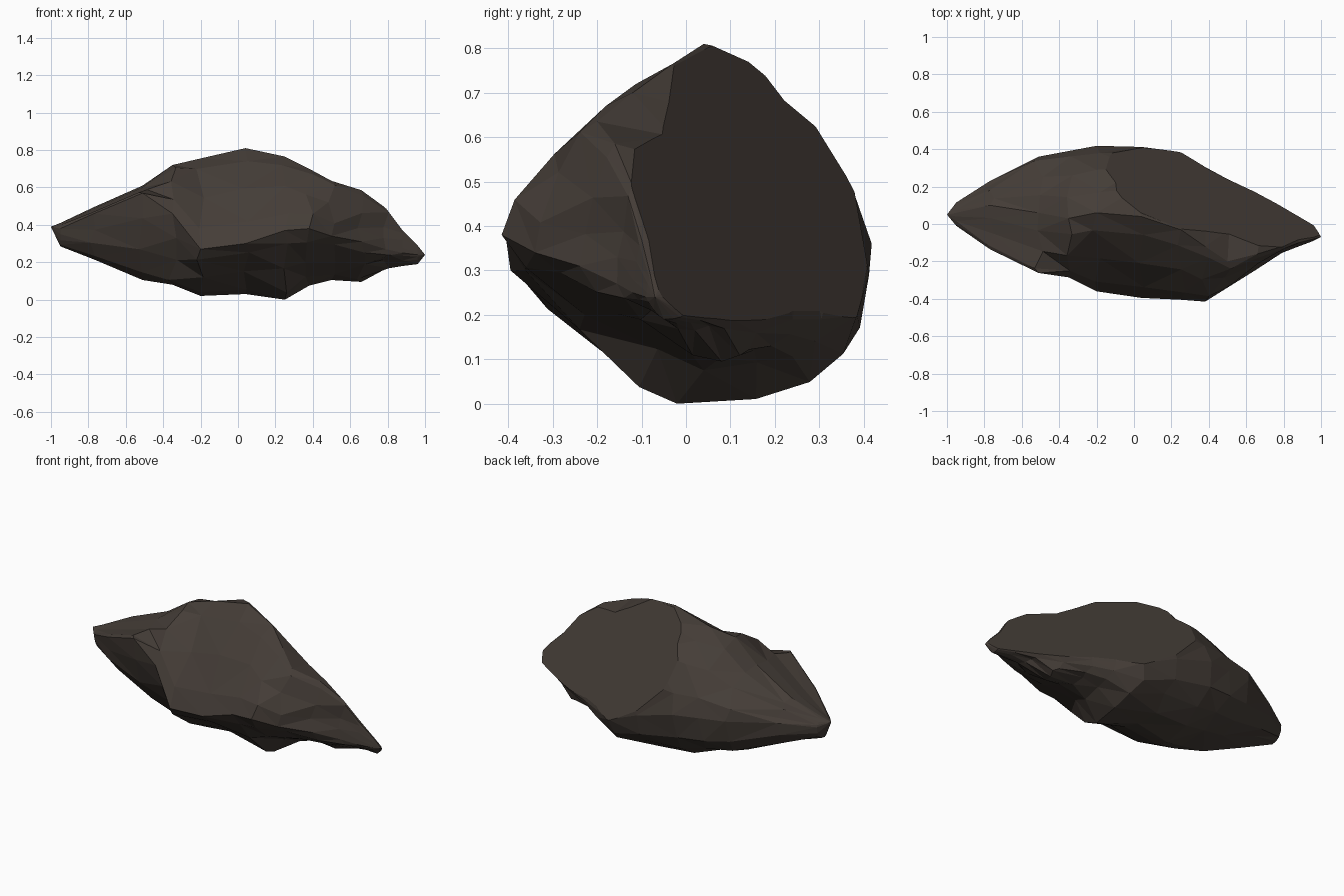
import bpy, bmesh, math, random
from mathutils import Vector

if "Cube" in bpy.data.objects:
    bpy.data.objects.remove(bpy.data.objects["Cube"])

random.seed(4)

# Stone sections along x: x, then (y, z) of the crest, front, underside and back
SECTIONS = [
    (-.95, .06, .41, -.01, .38, .04, .285, .115, .37),
    (-.77, .10, .495, -.135, .46, .00, .215, .23, .39),
    (-.51, .06, .61, -.262, .57, -.02, .105, .36, .38),
    (-.35, .03, .72, -.285, .46, -.02, .08, .39, .37),
    (-.20, .06, .755, -.36, .27, .04, .02, .418, .36),
    (.04, .04, .81, -.395, .30, .08, .03, .412, .29),
    (.25, -.03, .765, -.405, .37, -.02, .0, .385, .20),
    (.38, -.12, .70, -.415, .38, .04, .075, .305, .19),
    (.50, -.20, .635, -.34, .34, .08, .105, .24, .19),
    (.66, -.16, .585, -.24, .31, .08, .095, .165, .19),
    (.79, -.12, .49, -.155, .27, .02, .165, .10, .20),
    (.88, -.10, .37, -.12, .25, -.02, .18, .05, .21),
    (.96, -.08, .29, -.09, .24, -.05, .19, .0, .21),
]
STEPS = 4  # facets per quarter of a section


def quarter(upright, side, bulge, outward):
    """Points from a crest/underside point to a side point (or back again)."""
    pts = []
    for i in range(STEPS):
        t = i / STEPS if outward else 1 - i / STEPS
        a = t * math.pi / 2
        s, c = max(math.sin(a), 0) ** bulge, max(math.cos(a), 0) ** bulge
        y = upright[0] + (side[0] - upright[0]) * s
        z = side[1] + (upright[1] - side[1]) * c
        pts.append((y, z, i > 0))
    return pts


def ring(sec):
    x = sec[0]
    top, front, under, back = [(sec[i], sec[i + 1]) for i in (1, 3, 5, 7)]
    left = x < -.3                      # left lobe has a square front shoulder
    pts = (quarter(top, front, 1.3 if left else 1.55, True)
           + quarter(under, front, 1.2 if left else 1.6, False)
           + quarter(under, back, .85, True)
           + quarter(top, back, 1.25 if x < -.1 else 1.0, False))
    result = []
    for y, z, loose in pts:
        j = .012 if loose and abs(x) < .85 else 0
        result.append(Vector((x + random.uniform(-j, j) * 2,
                              y + random.uniform(-j, j) * .6,
                              max(0, z + random.uniform(-j, j)))))
    return result


# Skin the sections into one faceted boulder with pointed ends
bm = bmesh.new()
rings = [[bm.verts.new(p) for p in ring(s)] for s in SECTIONS]
n = len(rings[0])
for a, b in zip(rings, rings[1:]):
    for i in range(n):
        bm.faces.new((a[i], a[(i + 1) % n], b[(i + 1) % n], b[i]))
for r, tip in ((rings[0], (-1, .05, .39)), (rings[-1], (1, -.07, .24))):
    v = bm.verts.new(tip)
    for i in range(n):
        bm.faces.new((r[i], r[(i + 1) % n], v))
bmesh.ops.triangulate(bm, faces=bm.faces[:], quad_method='SHORT_EDGE')

# Broad flat cleavage face sliced off the back right
normal = Vector((1, 1.84, 1.32))
point = normal * (1.21 / normal.length_squared)
bmesh.ops.bisect_plane(bm, geom=bm.verts[:] + bm.edges[:] + bm.faces[:],
                       plane_co=point, plane_no=normal, clear_outer=True)
bmesh.ops.holes_fill(bm, edges=[e for e in bm.edges if e.is_boundary], sides=0)
bmesh.ops.remove_doubles(bm, verts=bm.verts[:], dist=.004)
bmesh.ops.triangulate(bm, faces=bm.faces[:])
bmesh.ops.recalc_face_normals(bm, faces=bm.faces[:])

mesh = bpy.data.meshes.new("boulder")
bm.to_mesh(mesh)
bm.free()

stone = bpy.data.materials.new("dark_brown_stone")
stone.diffuse_color = (.058, .046, .038, 1)
stone.use_nodes = True
stone.node_tree.nodes["Principled BSDF"].inputs["Base Color"].default_value = stone.diffuse_color
mesh.materials.append(stone)
boulder = bpy.data.objects.new("boulder", mesh)
bpy.context.collection.objects.link(boulder)
